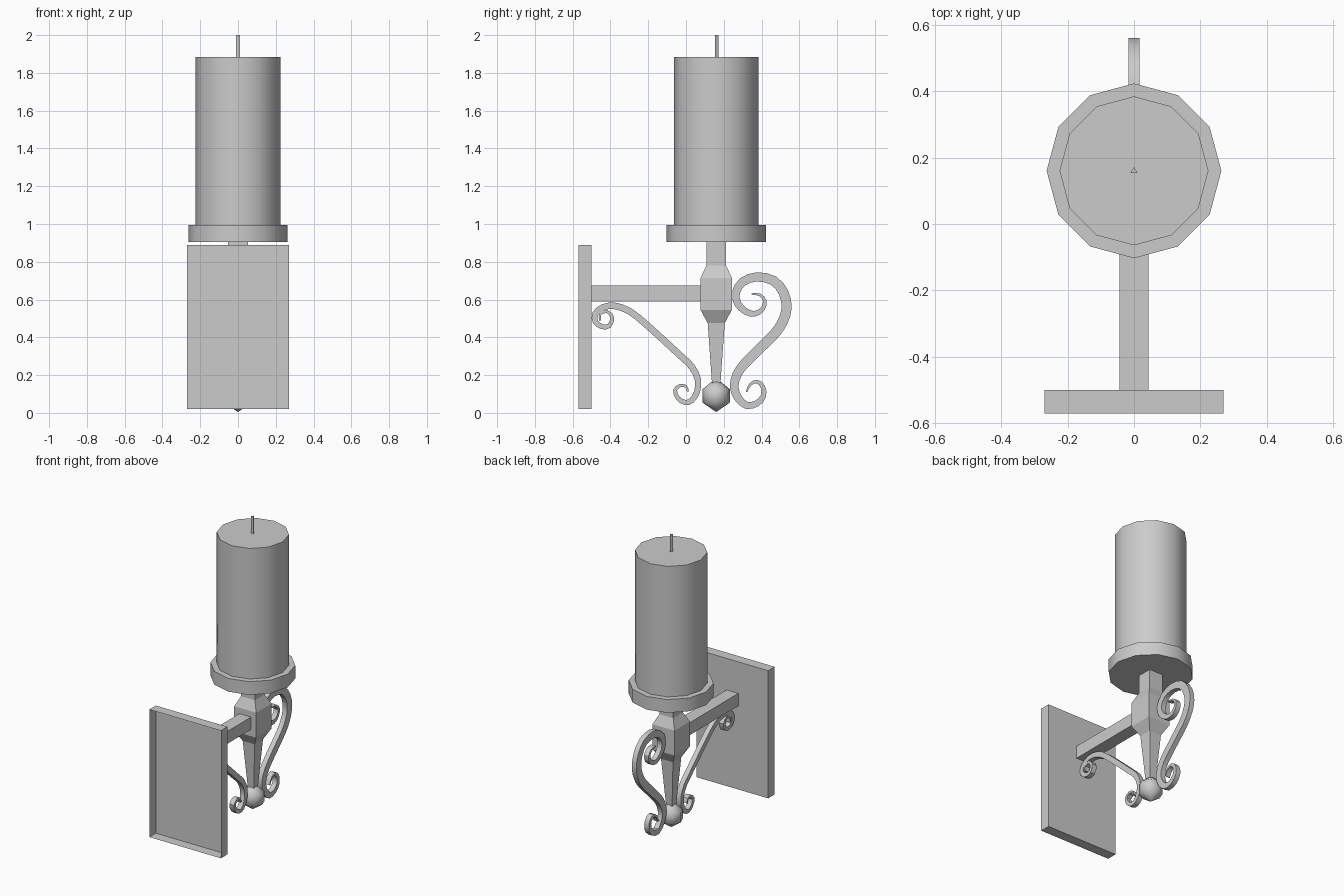
import bpy, bmesh, math
from mathutils import Vector, Matrix

default = bpy.data.objects.get("Cube")
if default:
    bpy.data.objects.remove(default)

AXIS_Y = 0.16   # depth of the candle's vertical axis

metal = bpy.data.materials.new("plain_grey")
metal.use_nodes = True
GREY = (0.6, 0.6, 0.6, 1)
metal.diffuse_color = GREY
metal.node_tree.nodes["Principled BSDF"].inputs["Base Color"].default_value = GREY


def finish(name, bm, smooth_angle=None, fix=True):
    if fix:
        bmesh.ops.recalc_face_normals(bm, faces=bm.faces)
    mesh = bpy.data.meshes.new(name)
    bm.to_mesh(mesh)
    bm.free()
    mesh.materials.append(metal)
    obj = bpy.data.objects.new(name, mesh)
    bpy.context.collection.objects.link(obj)
    if smooth_angle:
        bpy.ops.object.select_all(action='DESELECT')
        obj.select_set(True)
        bpy.context.view_layer.objects.active = obj
        bpy.ops.object.shade_smooth_by_angle(angle=math.radians(smooth_angle))
    return obj


def box(name, low, high, open_front=False):
    bm = bmesh.new()
    low, high = Vector(low), Vector(high)
    size = high - low
    bmesh.ops.create_cube(bm, size=1, matrix=Matrix.Translation((low + high) / 2)
                          @ Matrix.Diagonal((*size, 1)))
    if open_front:
        front = [f for f in bm.faces if f.normal.y < -0.9]
        bmesh.ops.delete(bm, geom=front, context='FACES_ONLY')
    finish(name, bm, fix=not open_front)


def lathe(name, profile, sides, turn=0.0, smooth_angle=None):
    """Stack regular polygons of (radius, height) and cap both ends."""
    bm = bmesh.new()
    rings = []
    for r, z in profile:
        angles = [turn + math.tau * i / sides for i in range(sides)]
        rings.append([bm.verts.new((r * math.cos(a), AXIS_Y + r * math.sin(a), z))
                      for a in angles])
    for a, b in zip(rings, rings[1:]):
        for i in range(sides):
            j = (i + 1) % sides
            bm.faces.new((a[i], a[j], b[j], b[i]))
    bm.faces.new(rings[0][::-1])
    bm.faces.new(rings[-1])
    finish(name, bm, smooth_angle)


def spline(points, steps=2):
    """Smooth path through the points."""
    pts = [Vector(p) for p in points]
    pts = [2 * pts[0] - pts[1]] + pts + [2 * pts[-1] - pts[-2]]
    path = []
    for a, b, c, d in zip(pts, pts[1:], pts[2:], pts[3:]):
        for k in range(steps):
            t = k / steps
            path.append(0.5 * (2 * b + (c - a) * t + (2 * a - 5 * b + 4 * c - d) * t**2
                               + (3 * b - a - 3 * c + d) * t**3))
    return path + [pts[-2]]


def scroll(name, points, thick, tip, half_width=0.017):
    """Flat bar bent along a side path, thinning towards both curled ends."""
    path = spline(points)
    bm = bmesh.new()
    rings = []
    last = len(path) - 1
    for i, p in enumerate(path):
        along = (path[min(i + 1, last)] - path[max(i - 1, 0)]).normalized()
        across = Vector((-along.y, along.x))
        half = tip + (thick - tip) * math.sin(math.pi * i / last)
        ring = []
        for x, s in ((-1, -1), (1, -1), (1, 1), (-1, 1)):
            q = p + across * half * s
            ring.append(bm.verts.new((x * half_width, q.x, q.y)))
        rings.append(ring)
    for a, b in zip(rings, rings[1:]):
        for i in range(4):
            j = (i + 1) % 4
            bm.faces.new((a[i], a[j], b[j], b[i]))
    bm.faces.new(rings[0])
    bm.faces.new(rings[-1])
    finish(name, bm, 30)


# Wall plate, a shallow tray open on its outer side, and the arm
box("wall_plate", (-0.27, -0.57, 0.02), (0.27, -0.5, 0.89), open_front=True)
box("arm", (-0.044, -0.5, 0.59), (0.044, 0.1, 0.675))

# Square stem, listed by half width and height
stem = [(0.022, 0.15), (0.045, 0.475), (0.083, 0.545),
        (0.083, 0.715), (0.052, 0.78), (0.052, 0.91)]
lathe("stem", [(h * math.sqrt(2), z) for h, z in stem], 4, math.pi / 4)

# Finial ball
bm = bmesh.new()
bmesh.ops.create_uvsphere(bm, u_segments=8, v_segments=4, radius=0.08,
                          matrix=Matrix.Translation((0, AXIS_Y, 0.087)))
bm.free()
lathe("finial", [(0.001, 0.005), (0.073, 0.055), (0.073, 0.125), (0.02, 0.168)],
      8, 0, 60)

# Dish, candle and wick
lathe("dish", [(0.263, 0.905), (0.263, 0.995)], 12, 0, 40)
lathe("candle", [(0.224, 0.99), (0.224, 1.885)], 12, 0, 40)
lathe("wick", [(0.012, 1.88), (0.012, 2.0)], 3, math.pi / 2)

# Scrolls, as side paths of (y, z)
scroll("back_scroll", [
    (.32, .11), (.34, .15), (.375, .166), (.406, .14), (.41, .09), (.375, .05),
    (.32, .04), (.275, .08), (.255, .14), (.27, .203), (.31, .26), (.39, .34),
    (.47, .42), (.512, .483), (.533, .557), (.517, .636), (.464, .7), (.375, .72),
    (.3, .694), (.264, .636), (.274, .578), (.317, .536), (.364, .525),
    (.406, .55), (.417, .594), (.39, .625), (.348, .63)], 0.027, 0.004)
scroll("front_scroll", [
    (-.454, .488), (-.454, .525), (-.417, .536), (-.39, .504), (-.406, .462),
    (-.443, .456), (-.48, .483), (-.48, .525), (-.443, .557), (-.38, .567),
    (-.295, .536), (-.19, .45), (-.03, .303), (.03, .245), (.063, .177),
    (.058, .11), (.03, .066), (-.005, .055), (-.042, .077), (-.058, .12),
    (-.03, .145), (0, .14), (.01, .113)], 0.018, 0.005)
